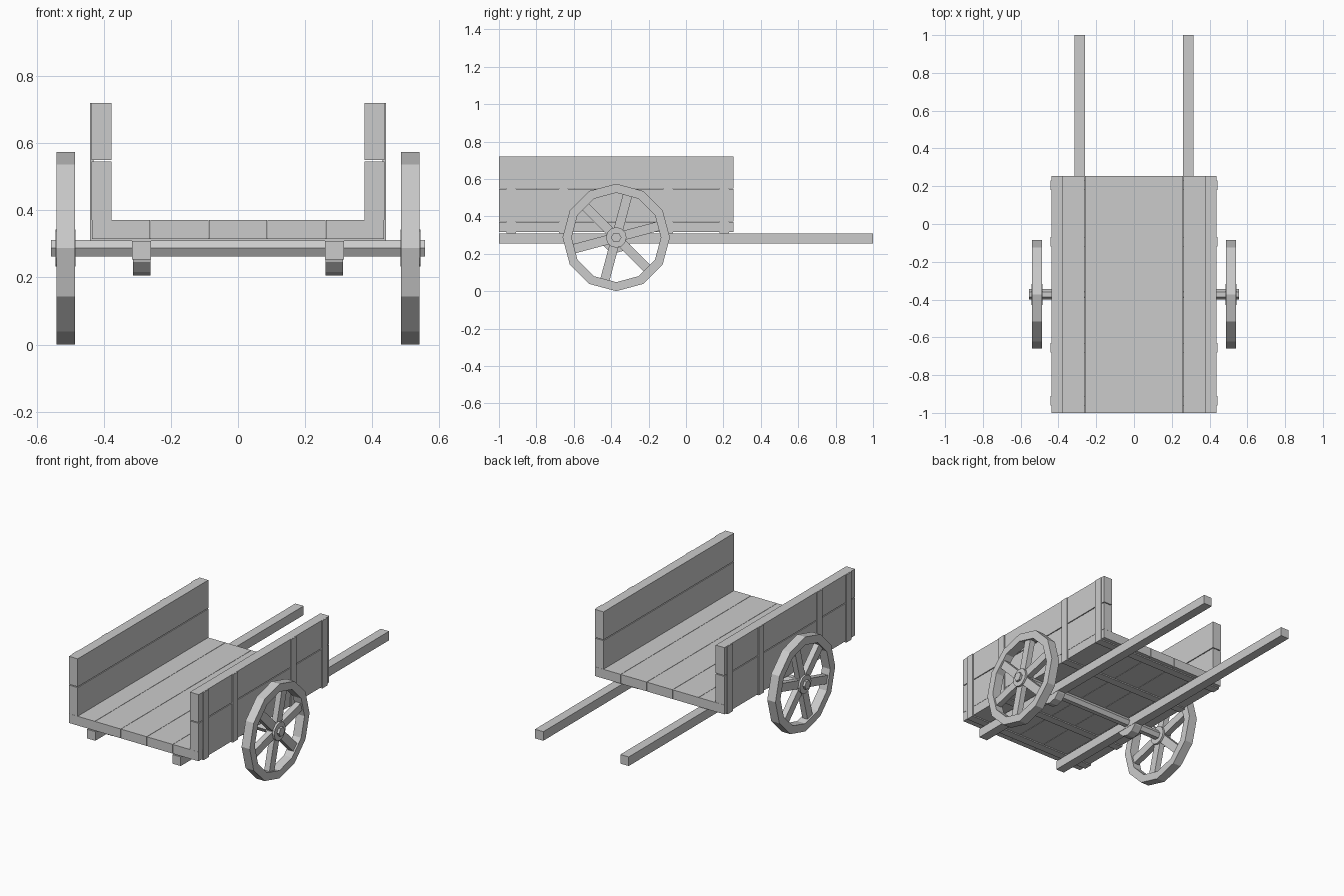
import bpy
from math import sin, cos, pi, radians

if "Cube" in bpy.data.objects:
    bpy.data.objects.remove(bpy.data.objects["Cube"])

AY, AZ = -0.373, 0.287   # wheel centre
R = 0.287                # wheel radius


def mesh(name, verts, faces):
    me = bpy.data.meshes.new(name)
    me.from_pydata(verts, [], faces)
    ob = bpy.data.objects.new(name, me)
    bpy.context.collection.objects.link(ob)
    return ob


def box(name, x0, x1, y0, y1, z0, z1):
    v = [(x, y, z) for x in (x0, x1) for y in (y0, y1) for z in (z0, z1)]
    f = [(0, 1, 3, 2), (4, 6, 7, 5), (0, 4, 5, 1), (2, 3, 7, 6), (0, 2, 6, 4), (1, 5, 7, 3)]
    return mesh(name, v, f)


def extrude_x(name, prof, x0, x1):
    # closed (y, z) profile, counter-clockwise, extruded along x
    n = len(prof)
    v = [(x, y, z) for x in (x0, x1) for y, z in prof]
    f = [(i, (i + 1) % n, n + (i + 1) % n, n + i) for i in range(n)]
    f += [tuple(range(n))[::-1], tuple(range(n, 2 * n))]
    return mesh(name, v, f)


def ngon(n, r, start=0.0):
    return [(AY + r * cos(start + 2 * pi * i / n), AZ + r * sin(start + 2 * pi * i / n))
            for i in range(n)]


def rim(name, x0, x1, n, r_out, r_in):
    outer, inner = ngon(n, r_out), ngon(n, r_in)
    v = [(x, y, z) for x, p in ((x0, outer), (x1, outer), (x1, inner), (x0, inner)) for y, z in p]
    f = []
    for i in range(n):
        j = (i + 1) % n
        for k in range(4):
            a, b = k * n, (k + 1) % 4 * n
            f.append((a + i, a + j, b + j, b + i))
    return mesh(name, v, f)


def mirror(ob):
    # mirrored copy across x = 0
    v = [(-p.co.x, p.co.y, p.co.z) for p in ob.data.vertices]
    f = [tuple(p.vertices)[::-1] for p in ob.data.polygons]
    mesh(ob.name.replace("right", "left"), v, f)


# floor planks
g = 0.001
for i in range(5):
    x = -0.436 + i * 0.1744
    box(f"floor_plank_{i + 1}", x + g, x + 0.1744 - g, -1, 0.253, 0.315, 0.371)

right = []

# side wall planks
right.append(box("lower_right_side_plank", 0.377, 0.436, -1, 0.253, 0.3715, 0.545))
right.append(box("upper_right_side_plank", 0.377, 0.436, -1, 0.253, 0.55, 0.72))

# battens on the walls and under the floor
for i, y in enumerate((-0.935, -0.655, -0.095, 0.205)):
    right.append(box(f"right_side_batten_{i + 1}", 0.43, 0.441, y - 0.025, y + 0.025, 0.308, 0.719))
    box(f"floor_batten_{i + 1}", -0.43, 0.43, y - 0.025, y + 0.025, 0.308, 0.318)

# long shafts, with rounded axle brackets below
right.append(box("right_shaft", 0.259, 0.315, -1, 1, 0.254, 0.309))
half = [(AY + 0.082 * cos(a), AZ + 0.082 * sin(a)) for a in (radians(180 + 30 * i) for i in range(7))]
right.append(extrude_x("right_axle_bracket", half, 0.261, 0.313))

# axle
extrude_x("axle", ngon(6, 0.028), -0.557, 0.557)

# wheel: rim, hub, six spokes
right.append(rim("right_wheel_rim", 0.486, 0.541, 12, R, 0.239))
right.append(extrude_x("right_wheel_hub", ngon(12, 0.055), 0.484, 0.543))
for i in range(6):
    a = radians(15 + 60 * i)
    c, s = cos(a), sin(a)
    prof = [(AY + r * c - w * s, AZ + r * s + w * c)
            for r, w in ((0.04, -0.025), (0.242, -0.025), (0.242, 0.025), (0.04, 0.025))]
    right.append(extrude_x(f"right_wheel_spoke_{i + 1}", prof, 0.496, 0.531))

for ob in right:
    mirror(ob)
